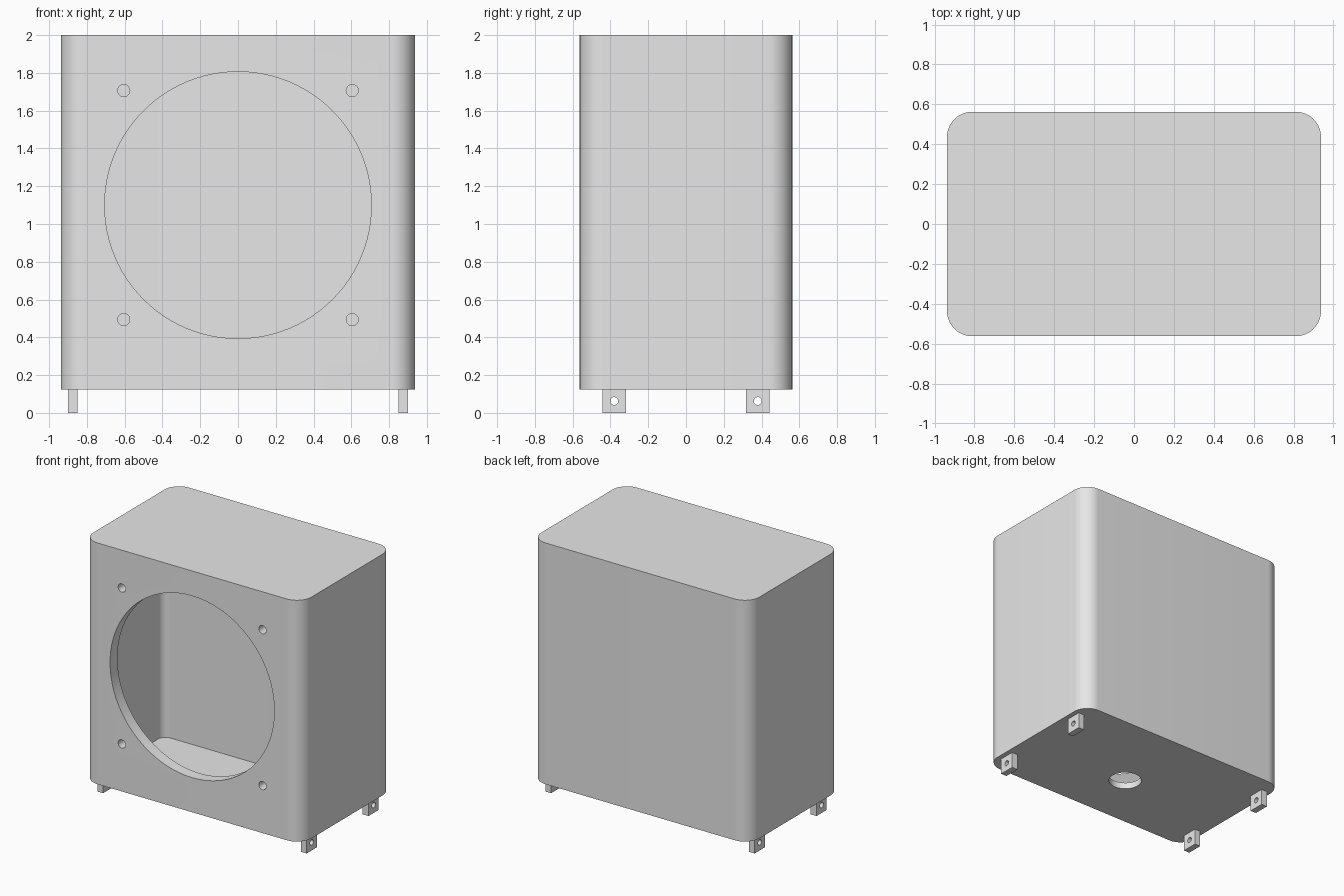
import bpy, bmesh, math

if "Cube" in bpy.data.objects:
    bpy.data.objects.remove(bpy.data.objects["Cube"])

gray = bpy.data.materials.new("plain_gray")
gray.diffuse_color = (0.8, 0.8, 0.8, 1)
gray.use_nodes = True
gray.node_tree.nodes["Principled BSDF"].inputs["Base Color"].default_value = gray.diffuse_color


def finish(name, bm):
    bmesh.ops.recalc_face_normals(bm, faces=bm.faces)
    mesh = bpy.data.meshes.new(name)
    bm.to_mesh(mesh)
    bm.free()
    obj = bpy.data.objects.new(name, mesh)
    bpy.context.collection.objects.link(obj)
    mesh.materials.append(gray)
    return obj


def rounded_block(name, x0, x1, y0, y1, z0, z1, r=0.0, seg=16):
    """Upright block with rounded vertical corners."""
    bm = bmesh.new()
    pts = []
    corners = [(x1 - r, y1 - r), (x0 + r, y1 - r), (x0 + r, y0 + r), (x1 - r, y0 + r)]
    for q, (cx, cy) in enumerate(corners):
        for i in range(seg + 1 if r else 1):
            a = math.pi / 2 * (q + i / seg)
            pts.append((cx + r * math.cos(a), cy + r * math.sin(a), z0))
    face = bm.faces.new([bm.verts.new(p) for p in pts])
    top = bmesh.ops.extrude_face_region(bm, geom=[face])["geom"]
    bmesh.ops.translate(bm, vec=(0, 0, z1 - z0),
                        verts=[v for v in top if isinstance(v, bmesh.types.BMVert)])
    return finish(name, bm)


def drill(name, axis, loc, r, length, seg=32):
    """Cylindrical cutter along the x, y or z axis."""
    bm = bmesh.new()
    bmesh.ops.create_cone(bm, cap_ends=True, segments=seg, radius1=r, radius2=r, depth=length)
    obj = finish(name, bm)
    obj.rotation_euler = {"x": (0, math.pi / 2, 0), "y": (math.pi / 2, 0, 0), "z": (0, 0, 0)}[axis]
    obj.location = loc
    return obj


def cut(obj, cutters):
    """Subtract the cutters, then shade smooth with sharp edges kept."""
    bpy.ops.object.select_all(action="DESELECT")
    bpy.context.view_layer.objects.active = obj
    obj.select_set(True)
    for c in cutters:
        c.hide_render = True
        mod = obj.modifiers.new("cut", "BOOLEAN")
        mod.operation, mod.solver, mod.object = "DIFFERENCE", "EXACT", c
        bpy.ops.object.modifier_apply(modifier=mod.name)
        bpy.data.objects.remove(c, do_unlink=True)
    bpy.ops.object.shade_smooth_by_angle(angle=math.radians(30))


# Housing with a hollow chamber, thicker at the back
housing = rounded_block("housing", -0.9375, 0.9375, -0.5625, 0.5625, 0.125, 2.0, 0.125)
cutters = [rounded_block("chamber", -0.835, 0.835, -0.4725, 0.275, 0.175, 1.9, 0.06)]

# Large round front opening, four screw holes and a cable hole in the floor
cutters.append(drill("front_opening", "y", (0, -0.55, 1.1), 0.706, 0.4, 96))
for sx in (-1, 1):
    for sz in (-1, 1):
        cutters.append(drill("screw_hole", "y", (sx * 0.605, -0.55, 1.1 + sz * 0.606), 0.032, 0.4))
cutters.append(drill("cable_hole", "z", (0, -0.1, 0.15), 0.119, 0.2, 48))
cut(housing, cutters)

# Four drilled mounting tabs under the floor
for sx in (-1, 1):
    for sy in (-1, 1):
        x, y = sx * 0.875, sy * 0.38
        tab = rounded_block("mounting_tab", x - 0.025, x + 0.025, y - 0.0625, y + 0.0625, 0, 0.125)
        cut(tab, [drill("tab_hole", "x", (x, y, 0.0625), 0.021, 0.2, 24)])
